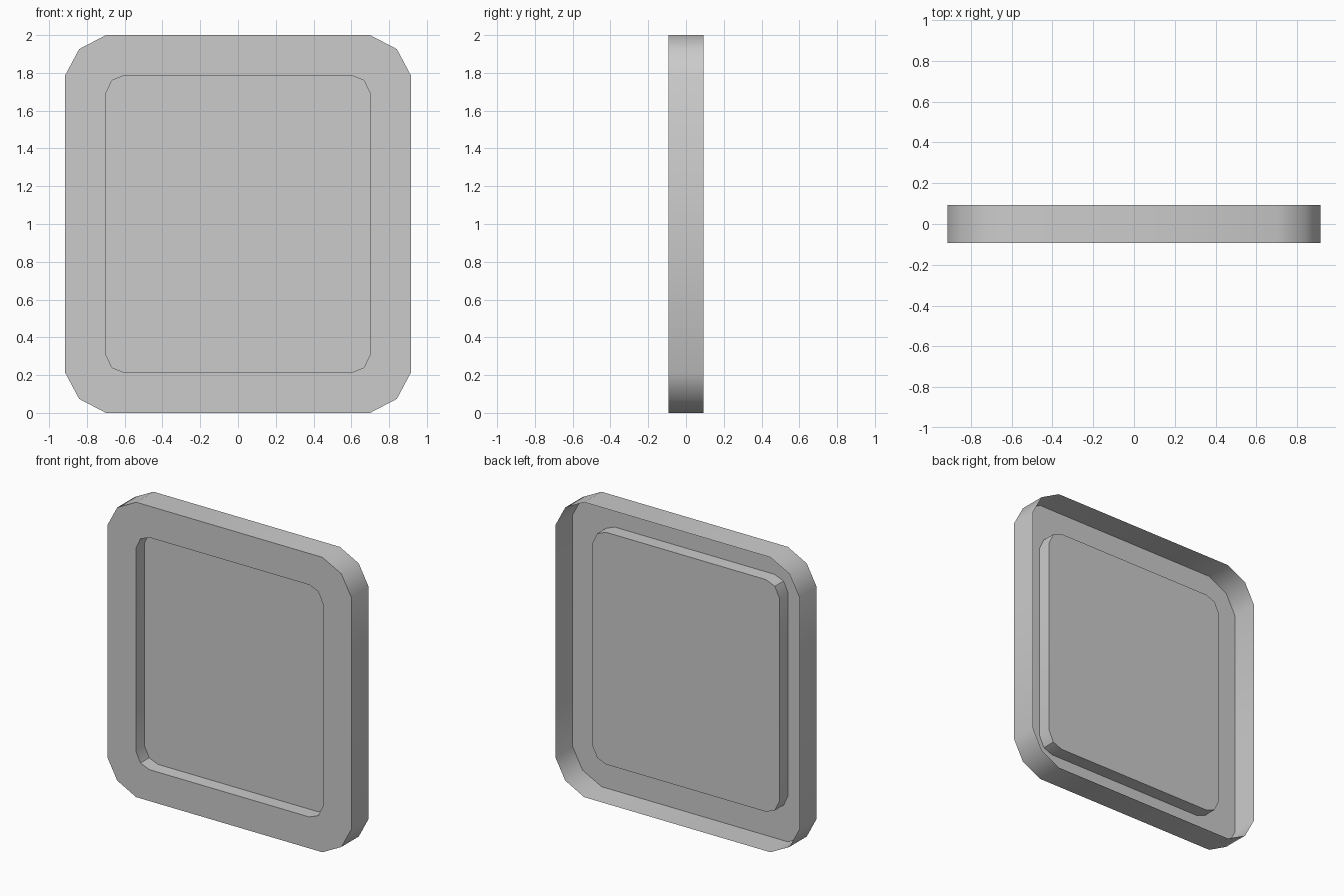
import bpy, bmesh, math

if "Cube" in bpy.data.objects:
    bpy.data.objects.remove(bpy.data.objects["Cube"])


def outline(corner, y):
    """Mirror three corner points (x, z above centre) into a closed loop."""
    quads = [(1, 1), (-1, 1), (-1, -1), (1, -1)]
    pts = []
    for sx, sz in quads:
        part = corner if sx * sz > 0 else corner[::-1]
        pts += [(sx * x, y, 1.0 + sz * z) for x, z in part]
    return pts


HALF_DEPTH = 0.093
outer = [(0.915, 0.787), (0.841, 0.926), (0.699, 1.0)]
inner = [(0.702, 0.686), (0.667, 0.76), (0.60, 0.787)]

# Open-backed frame: outer wall, front border, recess wall, then the panel
bm = bmesh.new()
loops = [[bm.verts.new(p) for p in outline(c, y)] for c, y in (
    (outer, HALF_DEPTH),
    (outer, -HALF_DEPTH),
    (inner, -HALF_DEPTH),
    (inner, 0.0))]
n = len(loops[0])
for a, b in zip(loops, loops[1:]):
    for i in range(n):
        j = (i + 1) % n
        bm.faces.new((a[i], b[i], b[j], a[j]))
panel = bm.faces.new(loops[-1])
bm.normal_update()

# Make the panel face the front, with all other faces consistent
if panel.normal.y > 0:
    bmesh.ops.reverse_faces(bm, faces=bm.faces[:])

mesh = bpy.data.meshes.new("recessed_panel")
bm.to_mesh(mesh)
bm.free()
obj = bpy.data.objects.new("recessed_panel", mesh)
bpy.context.collection.objects.link(obj)
bpy.context.view_layer.objects.active = obj
obj.select_set(True)
bpy.ops.object.shade_smooth_by_angle(angle=math.radians(40))
